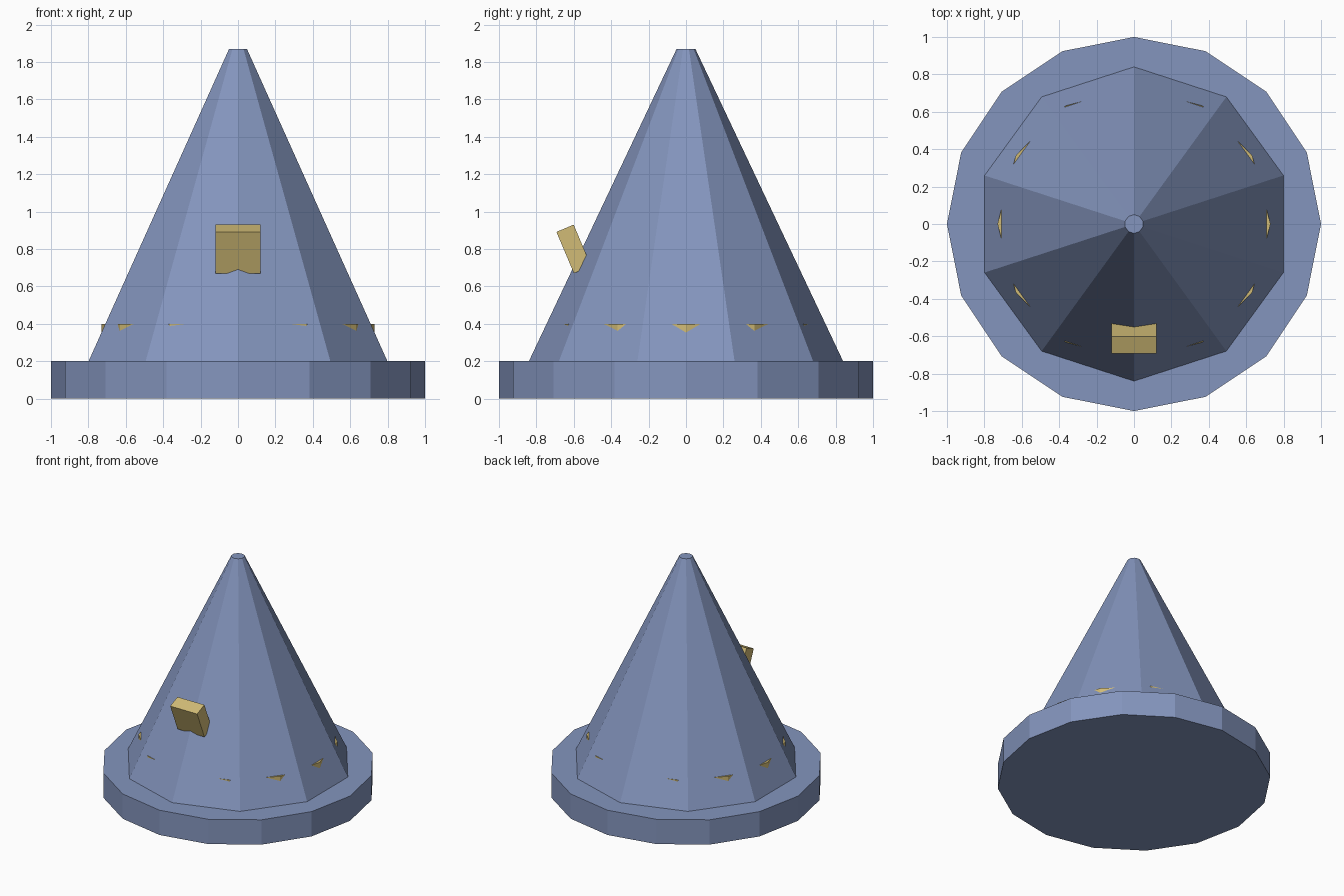
import bpy, bmesh
from math import sin, cos, pi
from mathutils import Matrix

if "Cube" in bpy.data.objects:
    bpy.data.objects.remove(bpy.data.objects["Cube"], do_unlink=True)


def material(name, rgb):
    mat = bpy.data.materials.new(name)
    mat.use_nodes = True
    mat.diffuse_color = (*rgb, 1)
    mat.node_tree.nodes["Principled BSDF"].inputs["Base Color"].default_value = (*rgb, 1)
    return mat


def make_object(name, bm, mat):
    bmesh.ops.recalc_face_normals(bm, faces=bm.faces)
    mesh = bpy.data.meshes.new(name)
    bm.to_mesh(mesh)
    bm.free()
    mesh.materials.append(mat)
    obj = bpy.data.objects.new(name, mesh)
    bpy.context.collection.objects.link(obj)
    return obj


def frustum(name, sides, r_low, r_high, z_low, z_high, mat):
    """Capped flat-sided frustum with its first corner on the +y axis."""
    bm = bmesh.new()
    rings = []
    for r, z in ((r_low, z_low), (r_high, z_high)):
        angles = [2 * pi * i / sides for i in range(sides)]
        rings.append([bm.verts.new((r * sin(a), r * cos(a), z)) for a in angles])
        bm.faces.new(rings[-1])
    low, high = rings
    for i in range(sides):
        j = (i + 1) % sides
        bm.faces.new((low[i], low[j], high[j], high[i]))
    return make_object(name, bm, mat)


blue = material("dusty blue", (0.23, 0.30, 0.51))
gold = material("pale gold", (0.64, 0.50, 0.18))

# Hat body
frustum("brim", 16, 1.0, 1.0, 0.0, 0.2, blue)
frustum("cone", 10, 0.84, 0.05, 0.2, 1.87, blue)

# Band whose corners just break through the cone's flats
frustum("band", 12, 0.73, 0.73, 0.2, 0.4, gold)

# Buckle leaning with the front slope
bm = bmesh.new()
bmesh.ops.create_cube(bm, size=1, matrix=Matrix.Diagonal((0.24, 0.1, 0.24, 1)))
buckle = make_object("buckle", bm, gold)
buckle.location = (0, -0.6, 0.8)
buckle.rotation_euler.x = 0.4
